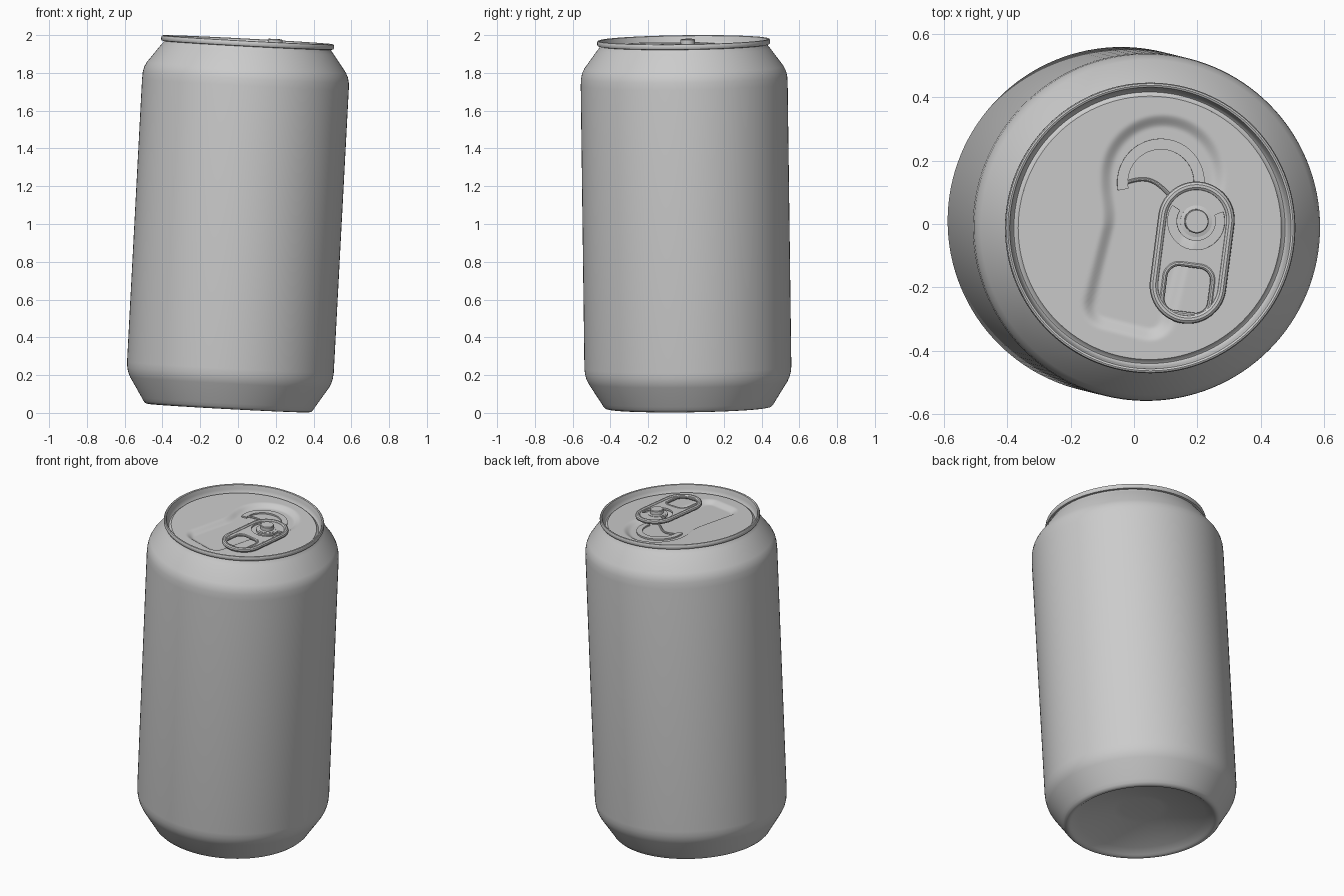
import bpy, bmesh, math
from mathutils import Matrix, Vector

if "Cube" in bpy.data.objects:
    bpy.data.objects.remove(bpy.data.objects["Cube"])

metal = bpy.data.materials.new("brushed_grey")
metal.diffuse_color = (0.6, 0.6, 0.6, 1)
metal.use_nodes = True
metal.node_tree.nodes["Principled BSDF"].inputs["Base Color"].default_value = metal.diffuse_color

# The whole can leans slightly: local z is the can axis, origin at mid height
axis = Vector((0.053, -0.013, 1)).normalized()
LEAN = Matrix.Translation((0, 0, 1)) @ Vector((0, 0, 1)).rotation_difference(axis).to_matrix().to_4x4()


def add(name, mesh, local=Matrix()):
    ob = bpy.data.objects.new(name, mesh)
    bpy.context.collection.objects.link(ob)
    mesh.materials.clear()
    mesh.materials.append(metal)
    ob.matrix_world = LEAN @ local
    return ob


def lathe(name, profile, n=128, height=None, local=Matrix()):
    bm = bmesh.new()
    rings = []
    for r, z in profile:
        pts = [(0, 0)] if r == 0 else [(r * math.cos(2 * math.pi * j / n), r * math.sin(2 * math.pi * j / n)) for j in range(n)]
        rings.append([bm.verts.new((x, y, z + (height(x, y) if height else 0))) for x, y in pts])
    for a, b in zip(rings, rings[1:]):
        for j in range(n):
            k = (j + 1) % n
            if len(a) == 1:
                bm.faces.new((a[0], b[k], b[j]))
            elif len(b) == 1:
                bm.faces.new((a[j], a[k], b[0]))
            else:
                bm.faces.new((a[j], a[k], b[k], b[j]))
    me = bpy.data.meshes.new(name)
    bm.to_mesh(me)
    bm.free()
    return add(name, me, local)


def curve_mesh(name, loops, local, extrude=0, tube=0, cyclic=True):
    # Filled plate (extrude) or round wire (tube) along flat point loops
    cu = bpy.data.curves.new(name, 'CURVE')
    cu.dimensions = '3D' if tube else '2D'
    if tube:
        cu.bevel_depth, cu.bevel_resolution = tube, 3
    else:
        cu.fill_mode, cu.extrude = 'BOTH', extrude
    for pts in loops:
        sp = cu.splines.new('POLY')
        sp.points.add(len(pts) - 1)
        for p, (x, y) in zip(sp.points, pts):
            p.co = (x, y, 0, 1)
        sp.use_cyclic_u = cyclic
    tmp = bpy.data.objects.new("tmp", cu)
    bpy.context.collection.objects.link(tmp)
    dg = bpy.context.evaluated_depsgraph_get()
    me = bpy.data.meshes.new_from_object(tmp.evaluated_get(dg))
    bpy.data.objects.remove(tmp)
    return add(name, me, local)


def arc(cx, cy, r, a0, a1, n=24):
    return [(cx + r * math.cos(math.radians(a0 + (a1 - a0) * i / n)),
             cy + r * math.sin(math.radians(a0 + (a1 - a0) * i / n))) for i in range(n + 1)]


def rounded(cx, cy, hx, hy, r):
    return [p for sx, sy, a in ((1, 1, 0), (-1, 1, 90), (-1, -1, 180), (1, -1, 270))
            for p in arc(cx + sx * (hx - r), cy + sy * (hy - r), r, a, a + 90, 12 if r < hx else 20)]


# Body: domed base, chamfer, wall, shoulder, neck, rolled rim, lid groove
lathe("can_body", [
    (0, -.886), (.12, -.887), (.16, -.892), (.36, -.945), (.405, -.966), (.415, -.973), (.426, -.976),
    (.439, -.973), (.45, -.962), (.46, -.945), (.527, -.84), (.538, -.817), (.545, -.79), (.548, -.76),
    (.548, .74), (.546, .778), (.54, .805), (.528, .83), (.458, .925), (.446, .94), (.443, .947),
    (.454, .949), (.458, .956), (.458, .968), (.455, .975), (.45, .977), (.444, .974), (.438, .95),
    (.434, .93), (.428, .924), (.421, .928), (.415, .936)])

# Lid panel with a soft keyhole shaped recess
PANEL, DEPTH, TURN = .936, .02, math.radians(-14.3)


def recess(x, y):
    u = x * math.cos(TURN) + y * math.sin(TURN)
    v = -x * math.sin(TURN) + y * math.cos(TURN)
    qx, qy = abs(u) - .15 + .08, abs(v + .1) - .25 + .08
    box = math.hypot(max(qx, 0), max(qy, 0)) + min(max(qx, qy), 0) - .08
    circle = math.hypot(u, v - .165) - .2
    h = max(.06 - abs(box - circle), 0) / .06
    d = min(box, circle) - h * h * .015
    t = min(max(-d / .045, 0), 1)
    return -DEPTH * t * t * (3 - 2 * t)


lathe("lid_panel", [(.415 * (1 - i / 70), PANEL) for i in range(70)] + [(0, PANEL)], 160, recess)

# Raised bead around the mouth opening
mouth = Matrix.Translation((.036, .143, PANEL - DEPTH + .003)) @ Matrix.Rotation(TURN, 4, 'Z')
curve_mesh("mouth_bead", [arc(0, 0, .138, -5, 205, 48) + arc(0, 0, .104, 205, -5, 48)], mouth, extrude=.006)
lip = [(-.11 + .2 * i / 20, -.03 + .028 * math.sin(math.pi * i / 20 * 1.4)) for i in range(21)]
curve_mesh("mouth_lip", [lip], mouth, tube=.006, cyclic=False)

# Pull tab: plate with finger hole and C slot, curled edges
tab = Matrix.Translation((.133, -.078, .952)) @ Matrix.Rotation(math.radians(-7.3), 4, 'Z')
finger = rounded(0, -.117, .072, .074, .042)
slot = arc(0, .1, .09, 154, 386, 32) + arc(0, .1, .062, 386, 154, 32)
curve_mesh("tab_plate", [rounded(0, 0, .112, .216, .112), finger, slot], tab, extrude=.006)
curve_mesh("tab_curled_edge", [rounded(0, 0, .107, .211, .107)], tab, tube=.014)
curve_mesh("tab_finger_edge", [rounded(0, -.117, .077, .079, .046)], tab, tube=.009)

# Rivet holding the tab
lathe("rivet", [(.05, -.035), (.05, .008), (.038, .011), (.038, .032), (.035, .036), (0, .036)], 48,
      local=tab @ Matrix.Translation((0, .1, 0)))

bpy.context.view_layer.update()
for ob in bpy.context.scene.objects:
    ob.select_set(True)
    bpy.context.view_layer.objects.active = ob
bpy.ops.object.shade_smooth_by_angle(angle=math.radians(35))
